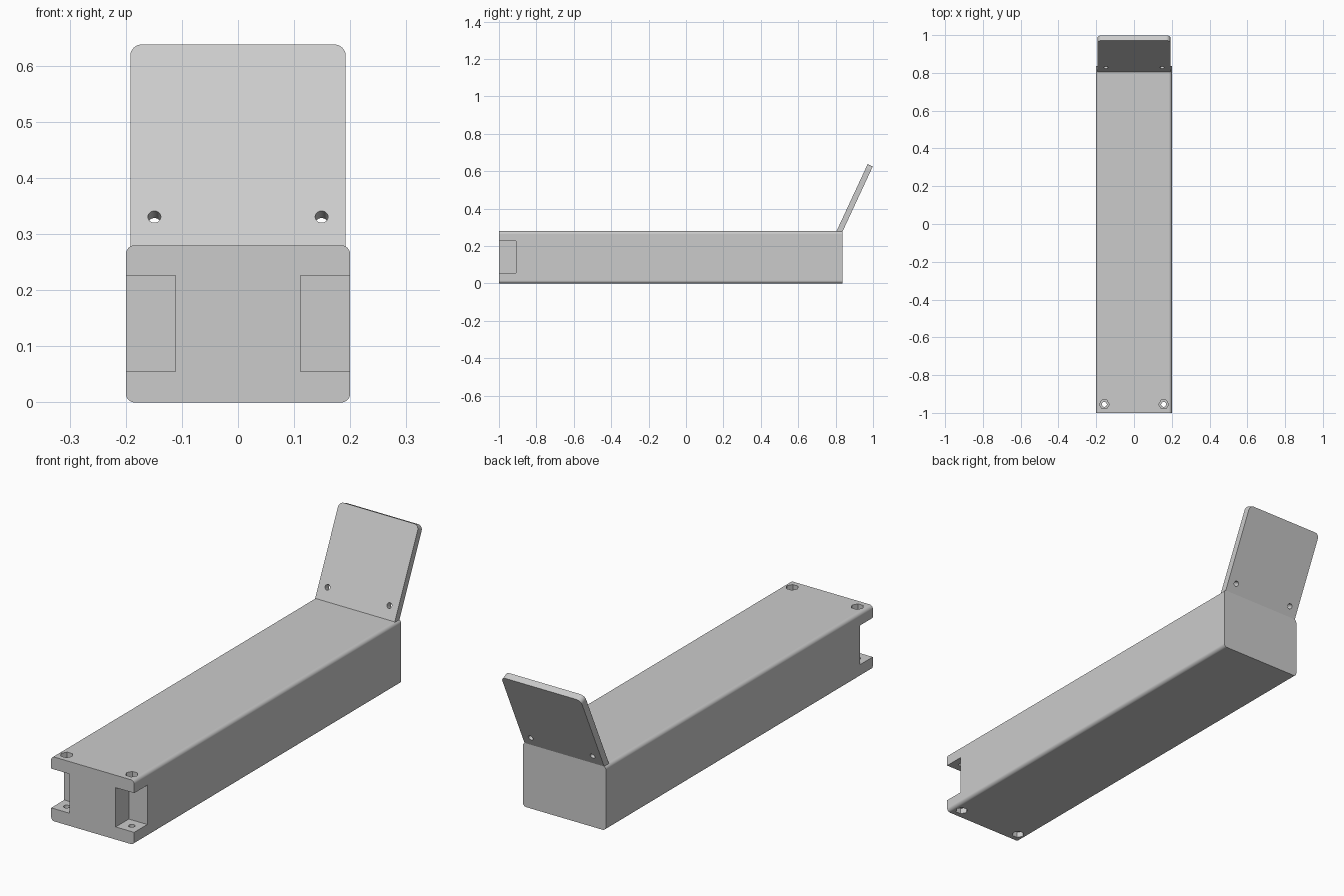
import bpy, bmesh, math
from mathutils import Matrix, Vector

cube = bpy.data.objects.get("Cube")
if cube:
    bpy.data.objects.remove(cube, do_unlink=True)

# Single grey plastic
grey = bpy.data.materials.new("light grey plastic")
grey.use_nodes = True
COLOUR = (0.6, 0.6, 0.6, 1)
grey.diffuse_color = COLOUR
grey.node_tree.nodes["Principled BSDF"].inputs["Base Color"].default_value = COLOUR


def frame(origin, u, v, w):
    """Matrix mapping profile axes u, v and extrusion axis w into the world."""
    m = Matrix((u, v, w)).transposed().to_4x4()
    m.translation = Vector(origin)
    return m


def prism(name, outline, start, end, matrix):
    """Extrude a closed 2D outline along the third axis of the matrix."""
    bm = bmesh.new()
    base = bm.faces.new([bm.verts.new((a, b, start)) for a, b in outline])
    moved = bmesh.ops.extrude_face_region(bm, geom=[base])["geom"]
    verts = [g for g in moved if isinstance(g, bmesh.types.BMVert)]
    bmesh.ops.translate(bm, verts=verts, vec=(0, 0, end - start))
    bm.transform(matrix)
    bmesh.ops.recalc_face_normals(bm, faces=bm.faces)
    mesh = bpy.data.meshes.new(name)
    bm.to_mesh(mesh)
    bm.free()
    mesh.materials.append(grey)
    obj = bpy.data.objects.new(name, mesh)
    bpy.context.collection.objects.link(obj)
    return obj


def rectangle(x0, x1, y0, y1):
    return [(x0, y0), (x1, y0), (x1, y1), (x0, y1)]


def rounded(x0, x1, y0, y1, low, high, steps=8):
    """Rectangle with separate lower and upper corner radii."""
    pts = []
    corners = [(x1, y1, -1, -1, high), (x0, y1, 1, -1, high),
               (x0, y0, 1, 1, low), (x1, y0, -1, 1, low)]
    for i, (x, y, sx, sy, r) in enumerate(corners):
        if r == 0:
            pts.append((x, y))
            continue
        for k in range(steps + 1):
            a = math.pi / 2 * (i + k / steps)
            pts.append((x + sx * r + r * math.cos(a), y + sy * r + r * math.sin(a)))
    return pts


def circle(cx, cy, r, sides):
    return [(cx + r * math.cos(math.tau * k / sides),
             cy + r * math.sin(math.tau * k / sides)) for k in range(sides)]


def activate(obj):
    bpy.ops.object.select_all(action='DESELECT')
    obj.select_set(True)
    bpy.context.view_layer.objects.active = obj


def carve(obj, cutters):
    """Subtract every cutter, then discard it."""
    activate(obj)
    for cutter in cutters:
        cutter.hide_render = True
        mod = obj.modifiers.new("cut", 'BOOLEAN')
        mod.operation = 'DIFFERENCE'
        mod.solver = 'EXACT'
        mod.object = cutter
        bpy.ops.object.modifier_apply(modifier=mod.name)
        bpy.data.objects.remove(cutter, do_unlink=True)


def finish(obj):
    activate(obj)
    bpy.ops.object.shade_smooth_by_angle(angle=math.radians(30))
    mod = obj.modifiers.new("even shading", 'WEIGHTED_NORMAL')
    mod.keep_sharp = True


X, Y, Z = (1, 0, 0), (0, 1, 0), (0, 0, 1)
LENGTHWISE = frame((0, 0, 0), X, Z, Y)
UPRIGHT = frame((0, 0, 0), X, Y, Z)
HEIGHT = 0.28

# Long beam with softened lengthwise edges
beam = prism("beam", rounded(-0.2, 0.2, 0, HEIGHT, 0.016, 0.016), -1, 0.837, LENGTHWISE)

# Front corner pockets, bolt holes and hexagonal nut recesses
cutters = []
for s in (-1, 1):
    xs = sorted((s * 0.111, s * 0.25))
    cutters.append(prism("pocket_cutter", rectangle(*xs, 0.055, 0.226), -1.1, -0.91, LENGTHWISE))
    cutters.append(prism("bolt_cutter", circle(s * 0.157, -0.955, 0.013, 24), -0.1, 0.4, UPRIGHT))
    for z0, z1 in ((-0.1, 0.025), (HEIGHT - 0.025, 0.4)):
        cutters.append(prism("nut_cutter", circle(s * 0.157, -0.955, 0.026, 6), z0, z1, UPRIGHT))
carve(beam, cutters)
finish(beam)

# Tilted mounting plate at the rear
lean = math.radians(24.9)
up = (0, math.sin(lean), math.cos(lean))
back = (0, math.cos(lean), -math.sin(lean))
TILTED = frame((0, 0.805, HEIGHT), X, up, back)
plate = prism("mounting_plate", rounded(-0.192, 0.192, -0.02, 0.395, 0, 0.022), 0, 0.03, TILTED)

# Cross-shaped window and four screw holes
half = [(0.083, 0.121), (0.083, 0.171), (0.149, 0.171),
        (0.149, 0.235), (0.083, 0.235), (0.083, 0.287)]
window = half + [(-x, v) for x, v in reversed(half)]
cutters = [prism("window_cutter", window, -0.1, 0.1, TILTED)]
for x in (-0.149, 0.149):
    for v in (0.056, 0.352):
        cutters.append(prism("screw_cutter", circle(x, v, 0.0115, 24), -0.1, 0.1, TILTED))
carve(plate, cutters)
finish(plate)
